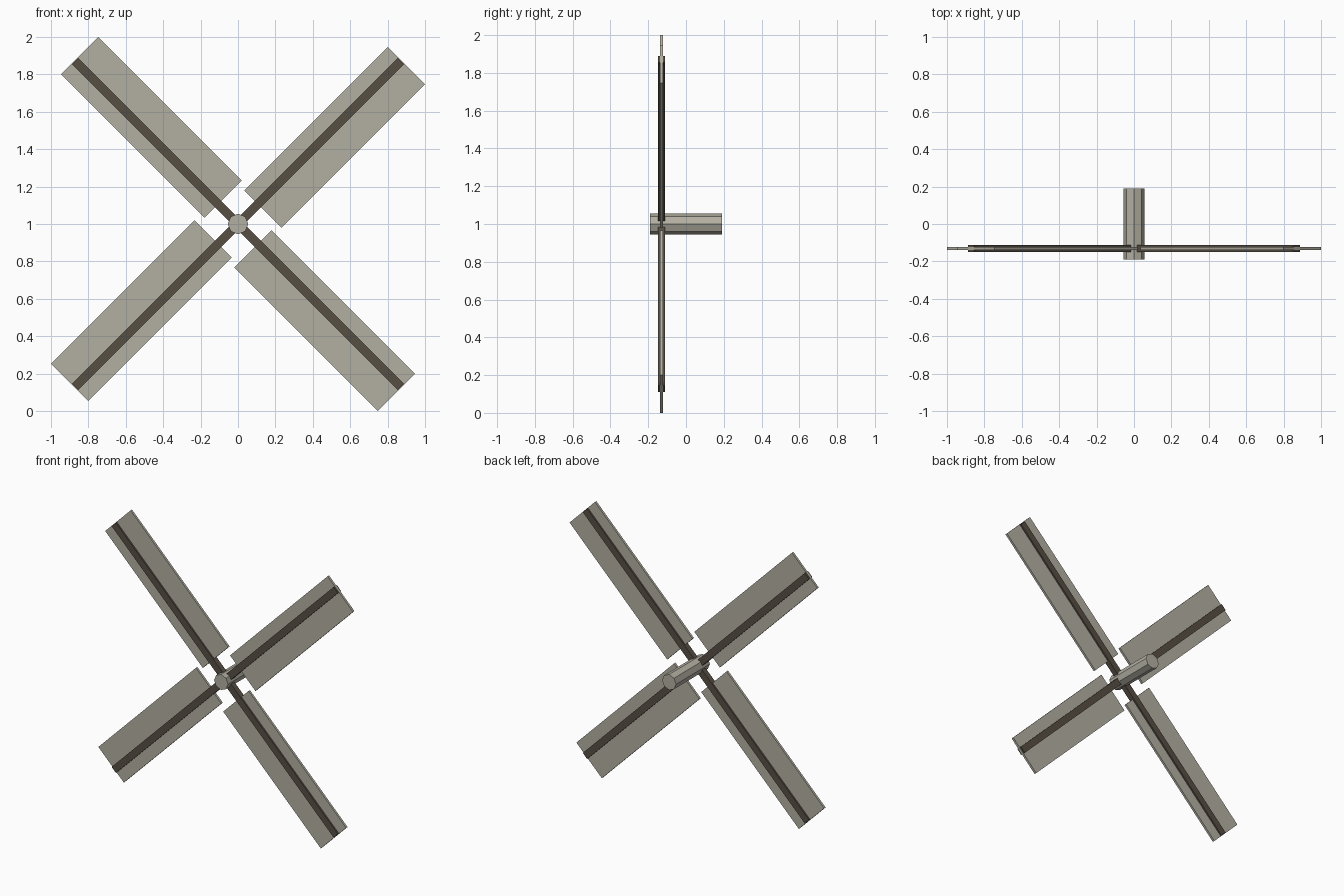
import bpy, math
from mathutils import Matrix, Vector

if "Cube" in bpy.data.objects:
    bpy.data.objects.remove(bpy.data.objects["Cube"])

CENTRE = Vector((0, 0, 1.0))
ROTOR_Y = -0.13


def material(name, rgb):
    m = bpy.data.materials.new(name)
    m.diffuse_color = (*rgb, 1)
    m.use_nodes = True
    m.node_tree.nodes["Principled BSDF"].inputs["Base Color"].default_value = m.diffuse_color
    return m


cloth = material("pale_cloth", (0.45, 0.43, 0.36))
wood = material("dark_wood", (0.095, 0.077, 0.057))


def blade_box(name, u, v, half_depth, angle, mat):
    """Box spanning u along the blade and v across it, turned about the hub axis."""
    bpy.ops.mesh.primitive_cube_add(size=1)
    ob = bpy.context.object
    ob.name = name
    size = Matrix.Diagonal((u[1] - u[0], 2 * half_depth, v[1] - v[0], 1))
    shift = Matrix.Translation((sum(u) / 2, ROTOR_Y, sum(v) / 2))
    turn = Matrix.Translation(CENTRE) @ Matrix.Rotation(-angle, 4, 'Y')
    ob.data.transform(turn @ shift @ size)
    ob.data.materials.append(mat)


# Hub axle: octagonal shaft running front to back
bpy.ops.mesh.primitive_cylinder_add(vertices=8, radius=0.055, depth=0.38,
                                    location=CENTRE, rotation=(math.pi / 2, 0, 0))
hub = bpy.context.object
hub.name = "hub_axle"
hub.data.materials.append(cloth)

# Four blades: a dark spar with an off-centre sail panel
for i in range(4):
    a = math.radians(45 + 90 * i)
    blade_box(f"spar_{i + 1}", (0.02, 1.232), (-0.024, 0.024), 0.019, a, wood)
    blade_box(f"sail_{i + 1}", (0.151, 1.235), (-0.179, 0.103), 0.008, a, cloth)
